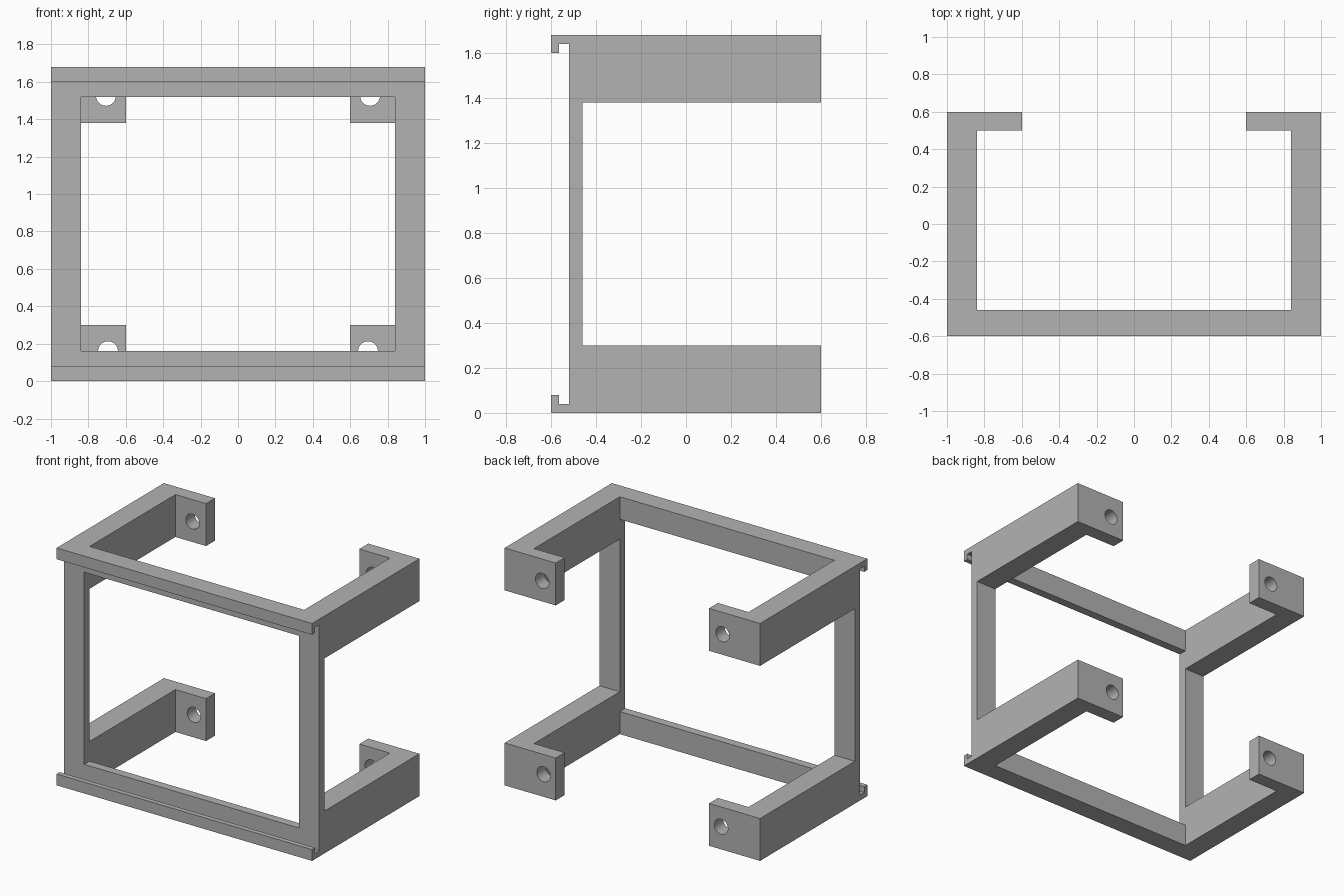
import bpy
import bmesh
from mathutils import Matrix, Vector

cube = bpy.data.objects.get("Cube")
if cube:
    bpy.data.objects.remove(cube, do_unlink=True)

HEIGHT = 1.68
WALL_X = 0.84      # inner face of the side arms
PANEL_BACK = -0.46  # rear face of the front frame
TAB_FRONT = 0.5    # front face of the mounting tabs

grey = bpy.data.materials.new("plain grey")
grey.use_nodes = True
grey.diffuse_color = (0.45, 0.45, 0.45, 1)
grey.node_tree.nodes["Principled BSDF"].inputs["Base Color"].default_value = grey.diffuse_color


def add_object(name, bm):
    bmesh.ops.recalc_face_normals(bm, faces=bm.faces)
    mesh = bpy.data.meshes.new(name)
    bm.to_mesh(mesh)
    bm.free()
    mesh.materials.append(grey)
    obj = bpy.data.objects.new(name, mesh)
    bpy.context.collection.objects.link(obj)
    return obj


def box(name, low, high):
    low, high = Vector(low), Vector(high)
    bm = bmesh.new()
    size = Matrix.Diagonal((high - low).to_4d())
    bmesh.ops.create_cube(bm, size=1, matrix=Matrix.Translation((low + high) / 2) @ size)
    return add_object(name, bm)


def hole(name, x, z):
    bm = bmesh.new()
    place = Matrix.Translation((x, 0.55, z)) @ Matrix.Rotation(1.5707963, 4, "X")
    bmesh.ops.create_cone(bm, cap_ends=True, segments=32, radius1=0.053,
                          radius2=0.053, depth=0.3, matrix=place)
    return add_object(name, bm)


# Side silhouette: lower arm, panel and clip lip, mirrored to the upper half
lower = [(0.6, 0.3), (0.6, 0), (-0.6, 0), (-0.6, 0.08), (-0.565, 0.08),
         (-0.565, 0.04), (-0.52, 0.04)]
upper = [(y, HEIGHT - z) for y, z in reversed(lower)]
outline = [(PANEL_BACK, 0.3)] + lower + upper + [(PANEL_BACK, HEIGHT - 0.3)]
bm = bmesh.new()
profile = bm.faces.new([bm.verts.new((-1, y, z)) for y, z in outline])
swept = bmesh.ops.extrude_face_region(bm, geom=[profile])["geom"]
bmesh.ops.translate(bm, vec=(2, 0, 0),
                    verts=[v for v in swept if isinstance(v, bmesh.types.BMVert)])
frame = add_object("mounting_frame", bm)

# Front opening, space between the arms, gap between the tabs
cutters = [
    box("opening_cutter", (-WALL_X, -0.8, 0.16), (WALL_X, -0.3, HEIGHT - 0.16)),
    box("bay_cutter", (-WALL_X, PANEL_BACK, -0.2), (WALL_X, TAB_FRONT, HEIGHT + 0.2)),
    box("tab_gap_cutter", (-0.6, 0.4, -0.2), (0.6, 0.8, HEIGHT + 0.2)),
]

# Screw hole in each tab
for side in (-1, 1):
    cutters.append(hole("lower_hole_cutter", side * 0.695, 0.16))
    cutters.append(hole("upper_hole_cutter", side * 0.706, 1.525))

bpy.context.view_layer.objects.active = frame
for cutter in cutters:
    cut = frame.modifiers.new(cutter.name, "BOOLEAN")
    cut.operation = "DIFFERENCE"
    cut.solver = "EXACT"
    cut.object = cutter
    bpy.ops.object.modifier_apply(modifier=cut.name)
    bpy.data.objects.remove(cutter, do_unlink=True)

# Smooth hole walls with crisp edges elsewhere
bpy.ops.object.select_all(action="DESELECT")
frame.select_set(True)
bpy.ops.object.shade_smooth_by_angle(angle=0.5)
